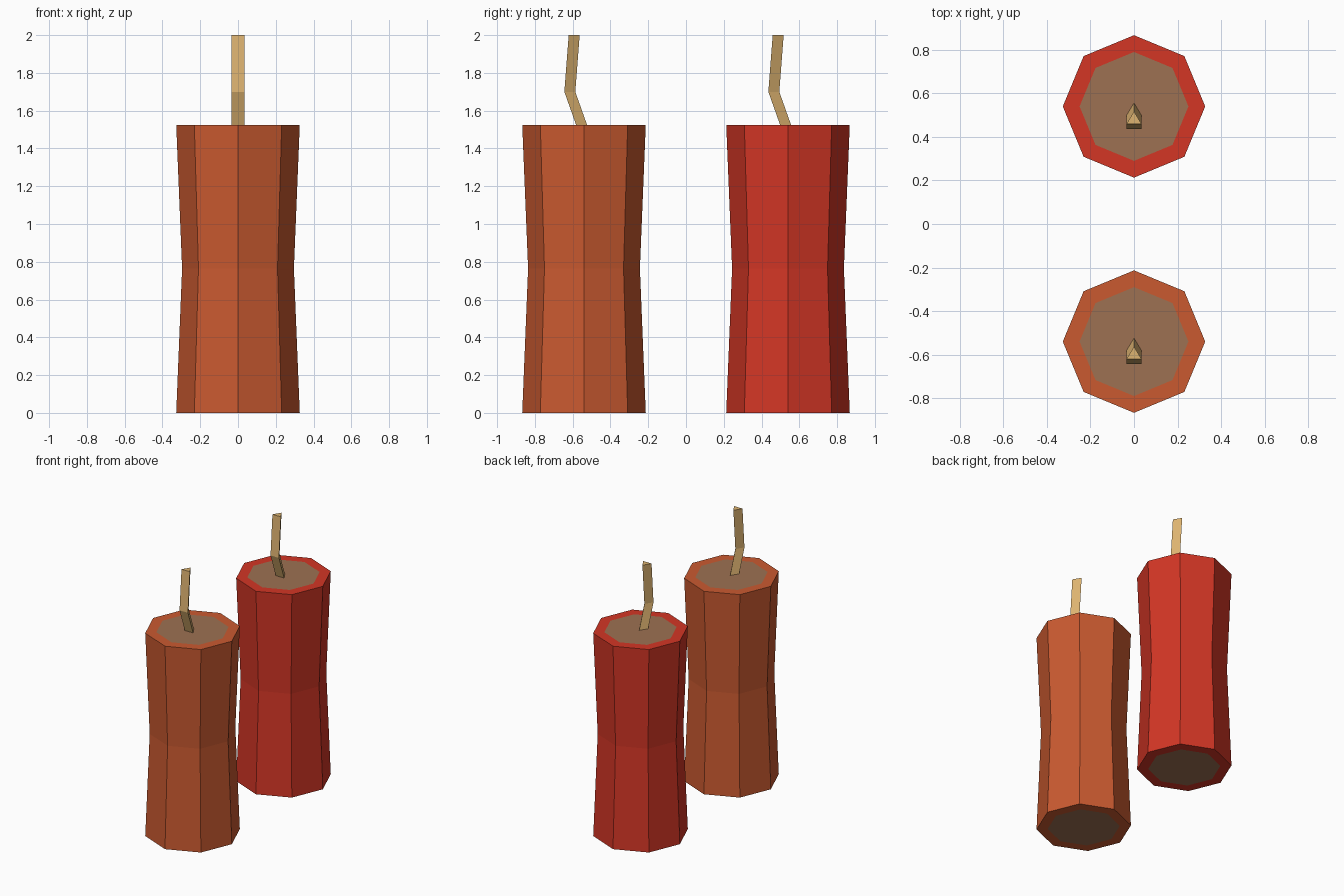
import bpy, bmesh, math

if "Cube" in bpy.data.objects:
    bpy.data.objects.remove(bpy.data.objects["Cube"])


def material(name, rgb):
    # convert display colour (0-255) to linear
    lin = [((c / 255 + 0.055) / 1.055) ** 2.4 for c in rgb]
    m = bpy.data.materials.new(name)
    m.diffuse_color = (*lin, 1)
    m.use_nodes = True
    m.node_tree.nodes["Principled BSDF"].inputs["Base Color"].default_value = m.diffuse_color
    return m


RED = material("red wrapper", (211, 54, 37))
ORANGE = material("orange wrapper", (202, 90, 48))
FILL = material("brown filling", (157, 113, 82))
TAN = material("tan wick", (222, 180, 113))


def loft(name, rings, mats, y):
    """Flat-shaded skin through equal-sized rings, closed at both ends."""
    bm = bmesh.new()
    loops = [[bm.verts.new(p) for p in ring] for ring in rings]
    for a, b in zip(loops, loops[1:]):
        for i in range(len(a)):
            j = (i + 1) % len(a)
            bm.faces.new((a[i], a[j], b[j], b[i]))
    caps = [bm.faces.new(loops[0][::-1]), bm.faces.new(loops[-1])]
    for f in caps:
        f.material_index = len(mats) - 1
    bmesh.ops.recalc_face_normals(bm, faces=bm.faces)
    me = bpy.data.meshes.new(name)
    bm.to_mesh(me)
    bm.free()
    for m in mats:
        me.materials.append(m)
    ob = bpy.data.objects.new(name, me)
    ob.location.y = y
    bpy.context.collection.objects.link(ob)


def octagon(r, z):
    return [(r * math.cos(k * math.pi / 4), r * math.sin(k * math.pi / 4), z)
            for k in range(8)]


def triangle(y, z):
    # wick section: flat side to the front, point to the back
    return [(-0.035, y, z), (0.035, y, z), (0, y + 0.058, z)]


H = 1.525
for label, wrap, y in (("orange", ORANGE, -0.54), ("red", RED, 0.54)):
    # waisted stick, with the filling as the innermost end faces
    profile = [(0.25, 0), (0.327, 0), (0.296, 0.765), (0.327, H), (0.25, H)]
    loft(label + "_stick", [octagon(r, z) for r, z in profile], [wrap, FILL], y)
    # bent wick
    path = [(-0.042, H), (-0.104, 1.70), (-0.081, 2.0)]
    loft(label + "_wick", [triangle(py, z) for py, z in path], [TAN], y)
